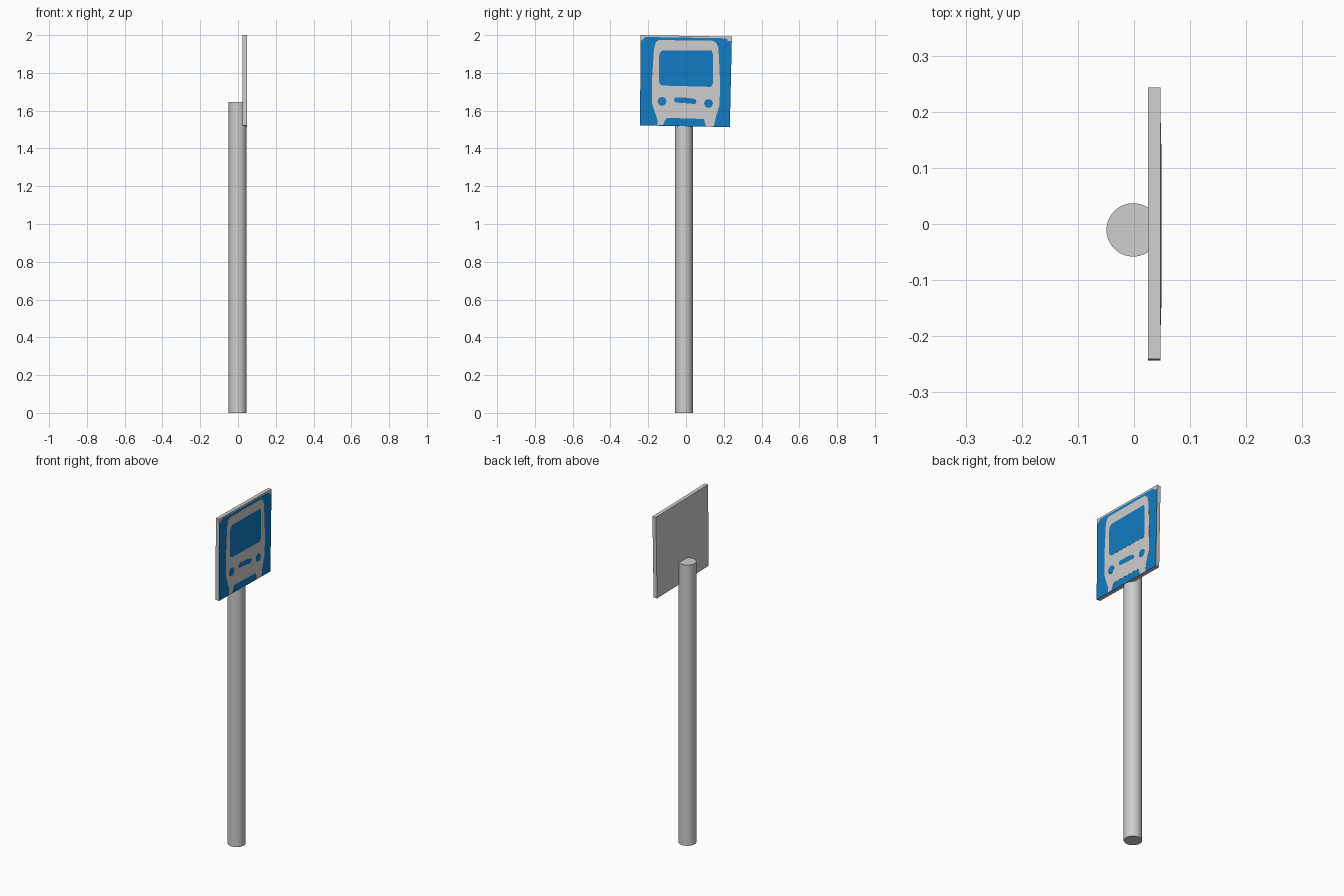
import bpy, bmesh, math
from mathutils import Matrix

if "Cube" in bpy.data.objects:
    bpy.data.objects.remove(bpy.data.objects["Cube"])


def material(name, rgb):
    m = bpy.data.materials.new(name)
    m.diffuse_color = (*rgb, 1)
    m.use_nodes = True
    m.node_tree.nodes["Principled BSDF"].inputs["Base Color"].default_value = m.diffuse_color
    return m


GREY = material("light grey", (0.62, 0.62, 0.62))
BLUE = material("sign blue", (0.006, 0.20, 0.54))
FRONT = 0.0470   # x of the bare sign face


def slab(name, outline, x0, x1, mat):
    """Extrude a (y, z) outline from x0 to x1."""
    bm = bmesh.new()
    face = bm.faces.new([bm.verts.new((x0, y, z)) for y, z in outline])
    new = bmesh.ops.extrude_face_region(bm, geom=[face])["geom"]
    bmesh.ops.translate(bm, vec=(x1 - x0, 0, 0),
                        verts=[g for g in new if isinstance(g, bmesh.types.BMVert)])
    bmesh.ops.recalc_face_normals(bm, faces=bm.faces)
    me = bpy.data.meshes.new(name)
    bm.to_mesh(me)
    bm.free()
    me.materials.append(mat)
    ob = bpy.data.objects.new(name, me)
    bpy.context.collection.objects.link(ob)
    return ob


def paint(name, outline, layer, mat):
    """Thin painted plate; each layer sits slightly proud of the last."""
    return slab(name, outline, FRONT - 0.001, FRONT + 0.0006 * layer, mat)


def disc(cy, cz, r, n=20):
    return [(cy + r * math.cos(2 * math.pi * i / n),
             cz + r * math.sin(2 * math.pi * i / n)) for i in range(n)]


# Round pole
bpy.ops.mesh.primitive_cylinder_add(vertices=48, radius=0.0475, depth=1.645,
                                    location=(-0.0015, -0.0105, 0.8225))
pole = bpy.context.object
pole.name = "pole"
pole.data.materials.append(GREY)
bpy.ops.object.shade_smooth_by_angle()

# Slightly tilted sign board
slab("sign_board", [(-0.241, 2.0), (0.243, 1.992), (0.232, 1.513), (-0.243, 1.522)],
     0.025, FRONT, GREY)

# Blue field with clipped top corners
paint("blue_field", [(-0.241, 1.970), (-0.233, 1.972), (-0.215, 1.990), (0.215, 1.983),
                     (0.221, 1.970), (0.242, 1.966), (0.232, 1.513), (-0.243, 1.522)], 1, BLUE)

# Vehicle front silhouette
paint("bus_body", [(-0.145, 1.974), (0.145, 1.970), (0.163, 1.955), (0.172, 1.930),
                   (0.180, 1.760), (0.178, 1.630), (0.165, 1.590), (0.156, 1.560),
                   (0.148, 1.517), (0.106, 1.517), (0.094, 1.556), (-0.100, 1.562),
                   (-0.112, 1.548), (-0.122, 1.523), (-0.150, 1.523), (-0.153, 1.560),
                   (-0.170, 1.605), (-0.180, 1.640), (-0.179, 1.780), (-0.169, 1.930),
                   (-0.160, 1.962)], 2, GREY)

# Windscreen, number bar and lamps
paint("windscreen", [(-0.125, 1.919), (0.135, 1.918), (0.143, 1.900), (0.143, 1.745),
                     (0.133, 1.726), (-0.128, 1.733), (-0.143, 1.750), (-0.143, 1.885),
                     (-0.138, 1.907)], 3, BLUE)
paint("grille_bar", [(-0.056, 1.670), (0.015, 1.668), (0.050, 1.660), (0.056, 1.648),
                     (0.048, 1.635), (0.005, 1.639), (-0.055, 1.643), (-0.065, 1.657)], 3, BLUE)
for side, y, z in (("left", -0.127, 1.649), ("right", 0.119, 1.638)):
    paint(side + "_lamp", disc(y, z, 0.023), 3, BLUE)
